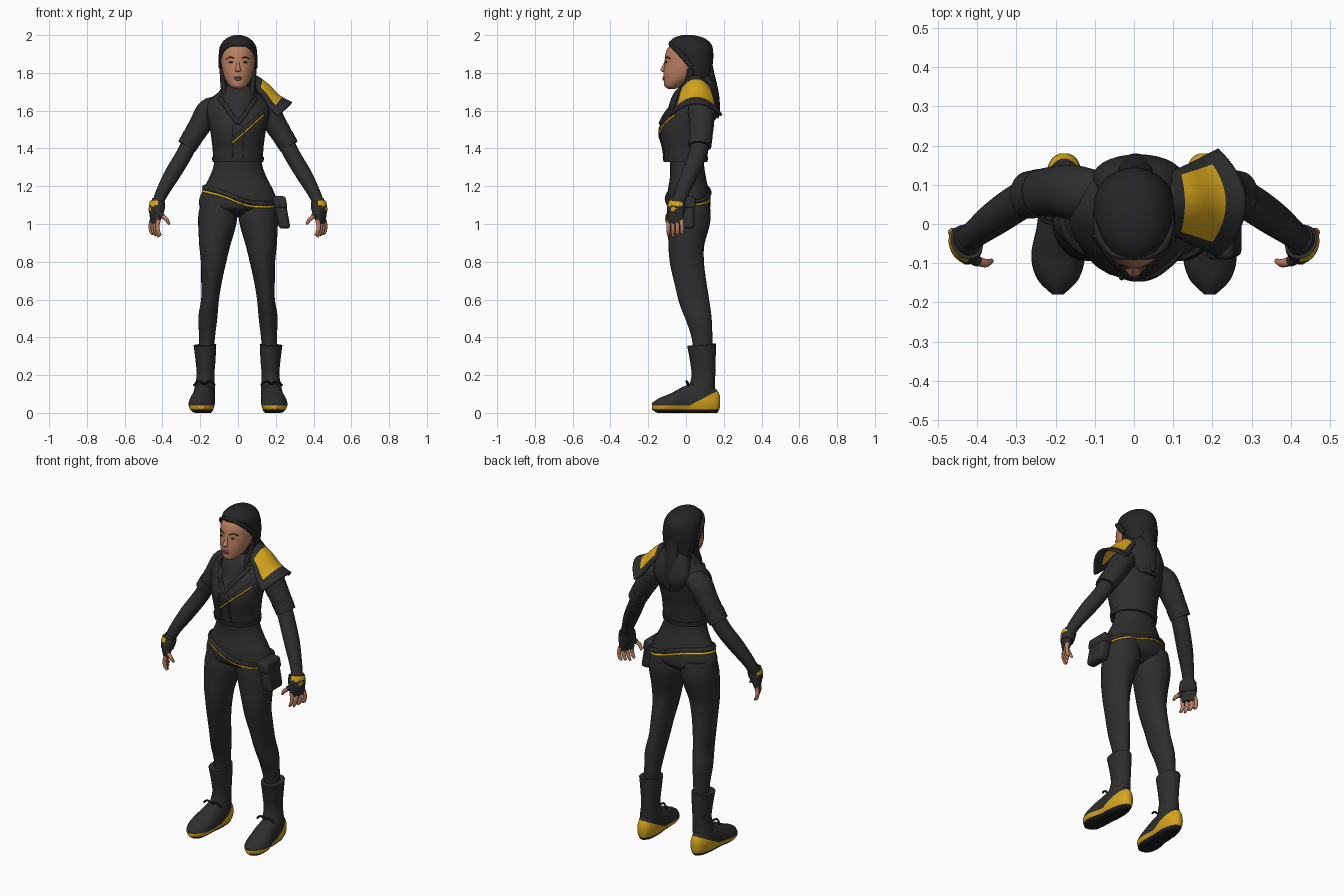
import bpy, bmesh, math
from mathutils import Vector
from mathutils.bvhtree import BVHTree

cube = bpy.data.objects.get("Cube")
if cube:
    bpy.data.objects.remove(cube, do_unlink=True)

Y, Z = Vector((0, 1, 0)), Vector((0, 0, 1))
SIDES = (("left", 1), ("right", -1))
parts, trees = [], {}


def material(name, red, green, blue):
    mat = bpy.data.materials.new(name)
    mat.use_nodes = True
    colour = (red, green, blue, 1)
    mat.diffuse_color = colour
    shader = mat.node_tree.nodes["Principled BSDF"]
    shader.inputs["Base Color"].default_value = colour
    shader.inputs["Roughness"].default_value = .8
    return mat


cloth = material("charcoal cloth", .027, .027, .028)
hair = material("black hair", .018, .018, .019)
yellow = material("golden yellow", .68, .38, .012)
skin = material("brown skin", .5, .215, .125)
lip = material("lip", .34, .11, .075)
rubber = material("black rubber", .012, .012, .012)


def finish(name, bm, *mats):
    """Turn a bmesh into a named object and keep a tree for placing trim on it."""
    bmesh.ops.recalc_face_normals(bm, faces=bm.faces)
    trees[name] = BVHTree.FromBMesh(bm)
    mesh = bpy.data.meshes.new(name)
    bm.to_mesh(mesh)
    bm.free()
    for mat in mats:
        mesh.materials.append(mat)
    obj = bpy.data.objects.new(name, mesh)
    bpy.context.collection.objects.link(obj)
    parts.append(obj)
    return obj


def spline(rows, steps):
    """Catmull-Rom interpolation through rows of numbers."""
    out = []
    for i in range(len(rows) - 1):
        a, b, c, d = rows[max(i - 1, 0)], rows[i], rows[i + 1], rows[min(i + 2, len(rows) - 1)]
        for k in range(steps):
            t = k / steps
            out.append([q + t * (r - p + t * (2*p - 5*q + 4*r - s + t * (3*q - p - 3*r + s))) / 2
                        for p, q, r, s in zip(a, b, c, d)])
    return out + [list(rows[-1])]


def loft_mesh(rows, s=1, axis=None, ref=Y, sides=28, steps=5):
    """Skin elliptical rings (x, y, z, radius, radius) along a path."""
    rows = spline([(s * r[0], *r[1:]) for r in rows], steps)
    points = [Vector(r[:3]) for r in rows]
    bm, rings = bmesh.new(), []
    for i, row in enumerate(rows):
        tangent = axis or points[min(i + 1, len(points) - 1)] - points[max(i - 1, 0)]
        u = tangent.cross(ref).normalized()
        v = u.cross(tangent).normalized()
        ring = []
        for k in range(sides):
            a = math.tau * k / sides
            offset = u * math.cos(a) * max(row[3], .002) + v * math.sin(a) * max(row[4], .002)
            ring.append(bm.verts.new(points[i] + offset))
        rings.append(ring)
    for low, high in zip(rings, rings[1:]):
        for k in range(sides):
            n = (k + 1) % sides
            bm.faces.new((low[k], low[n], high[n], high[k]))
    bm.faces.new(rings[0])
    bm.faces.new(rings[-1])
    return bm


def loft(name, rows, mat, **options):
    return finish(name, loft_mesh(rows, **options), mat)


def stack(name, rows, mat, **options):
    """Level rings centred on x = 0, given as (y, z, x radius, y radius)."""
    return loft(name, [(0, *r) for r in rows], mat, axis=Z, **options)


def blob(name, centre, size, mat):
    bm = bmesh.new()
    bmesh.ops.create_uvsphere(bm, u_segments=16, v_segments=10, radius=1)
    bmesh.ops.scale(bm, vec=size, verts=bm.verts)
    bmesh.ops.translate(bm, vec=centre, verts=bm.verts)
    return finish(name, bm, mat)


def on_surface(names, origin, direction):
    hits = [trees[n].ray_cast(origin, direction) for n in names]
    hits = [h for h in hits if h[0]]
    return min(hits, key=lambda h: h[3])[0] if hits else origin


def front_point(x, z, *names):
    return on_surface(names, Vector((x, -1, z)), Y)


def trim(name, points, radius, mat, ref=Y):
    return loft(name, [(*p, radius, radius) for p in points], mat, ref=ref, sides=8, steps=2)


# Hips and waist
stack("hips_and_waist", [
    (.02, 1.035, .03, .04), (.018, 1.06, .13, .08), (.016, 1.085, .195, .11), (.015, 1.12, .207, .115),
    (.012, 1.18, .186, .108), (.01, 1.25, .15, .095), (.005, 1.32, .127, .09), (0, 1.42, .12, .09)], cloth)

# Cropped jacket, hem, cowl and hood
stack("jacket", [
    (-.003, 1.33, .132, .113), (-.003, 1.39, .134, .12), (-.007, 1.46, .142, .131), (0, 1.52, .152, .138),
    (.025, 1.6, .168, .125), (.045, 1.66, .148, .1), (.05, 1.71, .085, .075)], cloth)
stack("jacket_hem", [(-.003, 1.328, .135, .116), (-.003, 1.355, .138, .121)], cloth)
stack("cowl", [
    (.03, 1.54, .05, .1), (.025, 1.58, .085, .125), (.03, 1.63, .108, .12), (.035, 1.69, .105, .102),
    (.045, 1.73, .08, .075)], cloth)
loft("hood", [
    (.01, .125, 1.55, .06, .03), (.01, .122, 1.62, .112, .055), (.012, .11, 1.69, .11, .062),
    (.01, .095, 1.75, .088, .06), (.005, .085, 1.79, .06, .045)], cloth, axis=Z)
stack("neck", [(.035, 1.6, .055, .055), (.02, 1.7, .052, .055), (.01, 1.78, .05, .055)], cloth)

# Cowl fold, jacket placket edges and the diagonal chest strap
for side, s in SIDES:
    fold = [front_point(s * .019 * i, 1.53 + .027 * i, "jacket", "cowl") for i in range(6)]
    trim(side + "_cowl_fold", fold, .012, cloth)
    edge = [front_point(s * .032, 1.34 + .03 * i, "jacket") for i in range(7)]
    trim(side + "_placket_edge", edge, .006, cloth)
strap = [front_point(-.03 + .0165 * i, 1.43 + .0148 * i, "jacket") for i in range(11)]
trim("chest_strap_edge", [p + Vector((-.005, .001, .01)) for p in strap], .01, cloth)
trim("chest_strap_stripe", strap, .006, yellow)

# Legs, boots, shoes
for side, s in SIDES:
    loft(side + "_leg", [
        (.103, .022, 1.13, .09, .1), (.108, .018, 1.03, .103, .112), (.123, .002, .9, .084, .096),
        (.13, .005, .8, .067, .09), (.14, .022, .7, .055, .084), (.148, .042, .6, .047, .08),
        (.16, .068, .5, .05, .068), (.164, .085, .4, .042, .055), (.17, .09, .3, .04, .05)], cloth, s=s)
    loft(side + "_boot_shaft", [
        (.175, .083, .36, .06, .077), (.172, .089, .28, .053, .068), (.172, .092, .2, .047, .063),
        (.176, .085, .13, .055, .068), (.18, .08, .08, .055, .07)], cloth, s=s)
    bm = loft_mesh([
        (.178, .18, .06, .012, .03), (.178, .16, .06, .036, .065), (.18, .09, .07, .057, .1),
        (.185, 0, .065, .062, .08), (.193, -.08, .047, .069, .057), (.194, -.14, .037, .053, .042),
        (.194, -.18, .035, .014, .018)], s=s, axis=-Y, ref=Z)
    for v in bm.verts:
        v.co.z = max(v.co.z, 0)
    bmesh.ops.remove_doubles(bm, verts=bm.verts, dist=.0002)
    # Coloured sole wall, rising towards the heel
    base, top, slope = .018, .04, .52
    for height, tilt in ((base, 0), (top, 0), (top, slope)):
        bmesh.ops.bisect_plane(bm, geom=bm.verts[:] + bm.edges[:] + bm.faces[:], plane_co=(0, .02, height),
                               plane_no=Vector((0, -tilt, 1)).normalized())
    for f in bm.faces:
        c = f.calc_center_median()
        wall = top + slope * max(c.y - .02, 0)
        f.material_index = 2 if c.z < base else 1 if c.z < wall else 0
    finish(side + "_shoe", bm, cloth, yellow, rubber)
    for k in (-1, 1):
        trim(side + "_lace_loop", [(s * .178, .015, .15), (s * .178 + k * .03, .002, .168),
                                   (s * .178 + k * .056, .012, .145)], .006, rubber, ref=Z)

# Arms, gloves and fingers
for side, s in SIDES:
    loft(side + "_sleeve", [
        (.08, .07, 1.63, .045, .06), (.15, .08, 1.603, .064, .07), (.2, .083, 1.525, .06, .065),
        (.268, .075, 1.415, .05, .057)], cloth, s=s)
    loft(side + "_sleeve_cuff", [(.238, .078, 1.465, .056, .063), (.27, .074, 1.411, .053, .06)], cloth, s=s)
    loft(side + "_forearm", [
        (.245, .078, 1.45, .043, .048), (.29, .058, 1.36, .043, .048), (.35, .018, 1.26, .042, .045),
        (.4, -.02, 1.17, .034, .037), (.43, -.045, 1.1, .029, .032)], cloth, s=s)
    # The hand turns its back outwards and slightly forwards
    along_palm, outward = Vector((s * .45, .9, 0)), Vector((s * .9, -.45, 0))
    loft(side + "_glove", [
        (.422, -.038, 1.125, .033, .036), (.432, -.052, 1.085, .034, .046), (.436, -.057, 1.04, .027, .047),
        (.438, -.058, 1.0, .014, .042)], cloth, s=s, ref=along_palm)
    # Wrist band with a coloured outer rim and a small diamond
    bm = loft_mesh([(.426, -.045, 1.115, .04, .046), (.43, -.052, 1.085, .041, .05),
                    (.434, -.055, 1.055, .035, .05)], s=s, ref=along_palm, steps=6)
    middle = Vector((s * .43, -.052, 1.085))
    for f in bm.faces:
        d = f.calc_center_median() - middle
        outside = d.dot(outward)
        rim = .012 < d.z and outside > .012
        gem = outside > .02 and abs(d.z + .005) + .7 * abs(d.dot(along_palm)) < .014
        f.material_index = int((rim or gem) and len(f.verts) == 4)
    finish(side + "_wrist_band", bm, cloth, yellow)
    for i, finger in enumerate(("index", "middle", "ring", "little")):
        y, tip = -.093 + .024 * i, .93 + .008 * abs(i - 1)
        x = .438 + .5 * (y + .058)
        loft(f"{side}_{finger}_finger", [
            (x, y * .9 - .006, 1.02, .012, .012), (x + .007, y, .985, .011, .011),
            (x, y, .955, .01, .01), (x - .012, y, tip, .006, .006)], skin, s=s, sides=10, steps=3)
    loft(side + "_thumb_glove", [(.43, -.075, 1.07, .018, .02), (.398, -.096, 1.04, .014, .014)],
         cloth, s=s, sides=12)
    loft(side + "_thumb", [(.405, -.092, 1.045, .012, .012), (.38, -.1, 1.025, .011, .011),
                           (.363, -.094, .998, .006, .006)], skin, s=s, sides=10)

# Slanted belt stripe tucked under a shirt hem
belt, hem = [], []
for i in range(49):
    a = math.tau * i / 48
    out = Vector((math.cos(a), math.sin(a), 0))
    for path, lift in ((belt, 0), (hem, .018)):
        origin = out + Z * (1.135 - .04 * out.x + .02 * out.y + lift)
        path.append(on_surface(["hips_and_waist", "left_leg", "right_leg"], origin, -out))
trim("belt_stripe", belt, .006, yellow, ref=Z)
trim("shirt_hem", hem, .013, cloth, ref=Z)


def box(name, centre, size, bevel, lean):
    bm = bmesh.new()
    bmesh.ops.create_cube(bm, size=1)
    bmesh.ops.scale(bm, vec=size, verts=bm.verts)
    bmesh.ops.translate(bm, vec=centre, verts=bm.verts)
    for v in bm.verts:
        v.co.x -= lean * (v.co.z - centre[2])
    obj = finish(name, bm, cloth)
    mod = obj.modifiers.new("rounded", "BEVEL")
    mod.width, mod.segments = bevel, 3
    return obj


# Hip pouch
box("hip_pouch", (.232, -.02, 1.06), (.062, .13, .17), .02, .18)
box("hip_pouch_flap", (.222, -.02, 1.115), (.07, .14, .065), .015, .18)

# Flared shoulder pad with a coloured centre panel
bm, grid, count = bmesh.new(), [], 21
arc = spline([(.095, 1.782), (.155, 1.738), (.22, 1.674), (.29, 1.637)], 7)[:count]
for x, z in arc:
    row = []
    flare = (x - .095) / .19
    for j in range(count):
        w = 2 * j / (count - 1) - 1
        row.append(bm.verts.new((x - .07 * w * w * flare, .053 + w * (.075 + .06 * flare), z - .066 * w * w)))
    grid.append(row)
for i in range(count - 1):
    for j in range(count - 1):
        f = bm.faces.new((grid[i][j], grid[i + 1][j], grid[i + 1][j + 1], grid[i][j + 1]))
        f.material_index = int(4 <= i < 15 and 2 <= j < count - 3)
pad = finish("shoulder_pad", bm, cloth, yellow)
shell = pad.modifiers.new("thickness", "SOLIDIFY")
shell.thickness, shell.offset = .014, 0

# Head and face
stack("head", [
    (-.075, 1.716, .02, .02), (-.068, 1.73, .042, .046), (-.045, 1.76, .065, .072), (-.02, 1.8, .08, .1),
    (0, 1.85, .09, .114), (.005, 1.9, .089, .114), (.01, 1.94, .079, .1), (.01, 1.97, .045, .06)], skin)
loft("nose", [(0, -.104, 1.865, .008, .008), (0, -.115, 1.835, .01, .012), (0, -.122, 1.815, .016, .013),
              (0, -.115, 1.804, .01, .008)], skin, axis=Z, sides=14)
blob("upper_lip", front_point(0, 1.775, "head"), (.022, .006, .005), lip)
blob("lower_lip", front_point(0, 1.766, "head"), (.018, .007, .006), lip)
for side, s in SIDES:
    blob(side + "_eye", front_point(s * .035, 1.856, "head"), (.015, .004, .004), rubber)
    brow = [front_point(s * x, z, "head") for x, z in ((.018, 1.876), (.04, 1.884), (.06, 1.874))]
    trim(side + "_eyebrow", brow, .003, hair)

# Hair cap, swept side locks and hanging tail
stack("hair", [
    (.075, 1.7, .07, .05), (.07, 1.76, .086, .06), (.06, 1.82, .098, .078), (.05, 1.87, .102, .094),
    (.033, 1.92, .1, .11), (.02, 1.955, .088, .112), (.015, 1.985, .058, .08), (.01, 2, .02, .03)], hair)
for side, s in SIDES:
    loft(side + "_swept_lock", [
        (.0, -.083, 1.96, .006, .01), (.045, -.08, 1.948, .009, .01), (.08, -.05, 1.92, .01, .012),
        (.094, -.01, 1.88, .009, .014), (.096, .03, 1.83, .008, .014)], hair, s=s, ref=Z, sides=14)
    loft(side + "_neck_lock", [
        (.088, .025, 1.82, .01, .018), (.08, .01, 1.75, .014, .018), (.074, -.02, 1.7, .014, .016),
        (.068, -.05, 1.65, .006, .008)], hair, s=s, sides=14)
loft("hair_tail", [
    (.004, .11, 1.9, .03, .02), (.004, .125, 1.8, .042, .024), (.004, .148, 1.7, .044, .024),
    (.004, .162, 1.62, .03, .018), (.004, .168, 1.56, .008, .006)], hair)

# Smooth shading with crisp edges
bpy.ops.object.select_all(action="DESELECT")
for obj in parts:
    obj.select_set(True)
bpy.context.view_layer.objects.active = parts[0]
bpy.ops.object.shade_smooth_by_angle(angle=math.radians(45))
